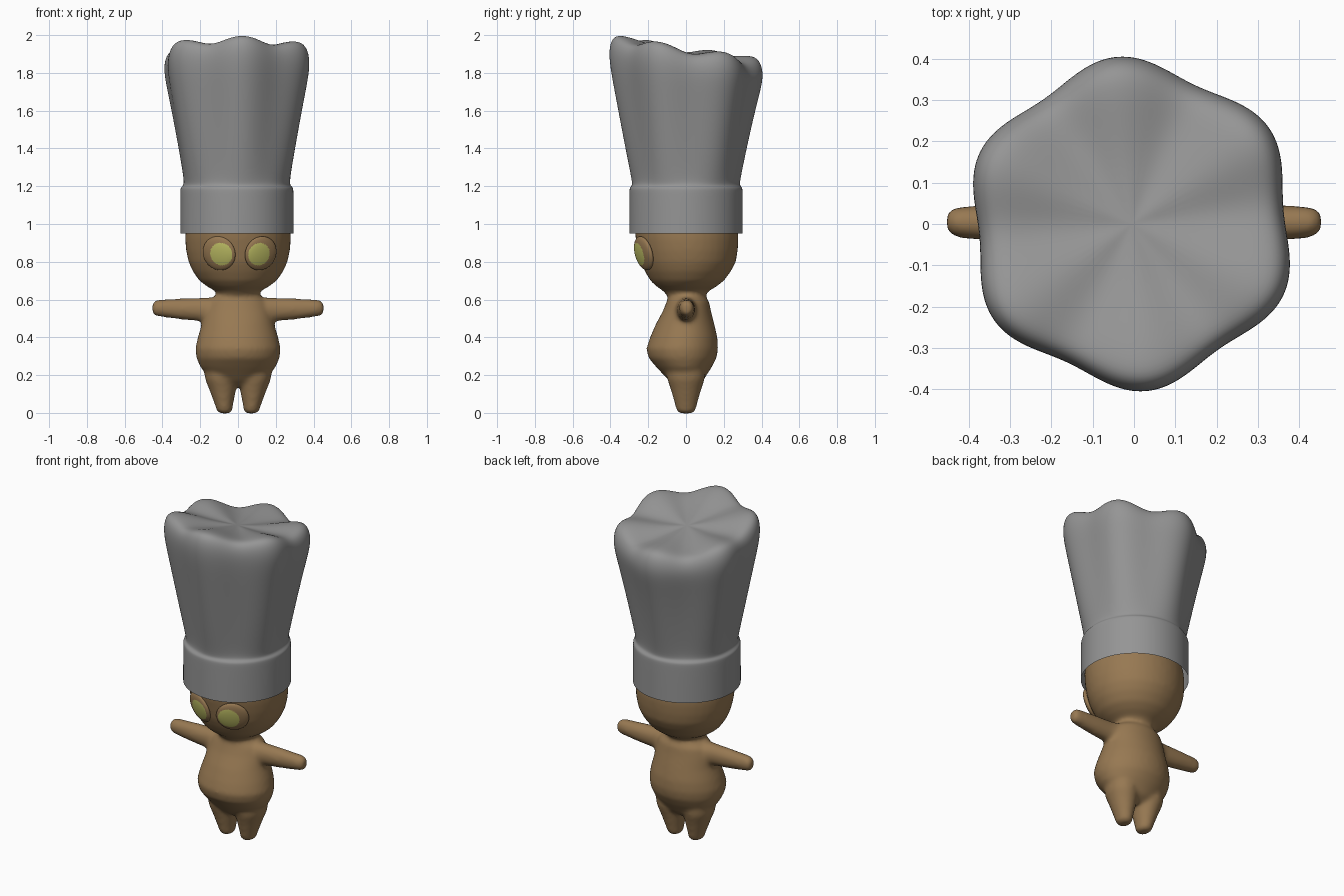
import bpy, bmesh, math
from mathutils import Vector

if "Cube" in bpy.data.objects:
    bpy.data.objects.remove(bpy.data.objects["Cube"])


def material(name, rgb):
    m = bpy.data.materials.new(name)
    m.diffuse_color = (*rgb, 1)
    m.use_nodes = True
    m.node_tree.nodes["Principled BSDF"].inputs["Base Color"].default_value = m.diffuse_color
    return m


brown = material("warm brown", (0.31, 0.19, 0.085))
grey = material("hat grey", (0.30, 0.30, 0.30))
yellow = material("olive yellow", (0.52, 0.52, 0.13))


def finish(bm, name, *mats):
    bmesh.ops.recalc_face_normals(bm, faces=bm.faces)
    me = bpy.data.meshes.new(name)
    bm.to_mesh(me)
    bm.free()
    for m in mats:
        me.materials.append(m)
    me.shade_smooth()
    ob = bpy.data.objects.new(name, me)
    bpy.context.collection.objects.link(ob)
    return ob


def skin(bm, rings):
    """Bridge a list of equal vertex rings with quads."""
    for a, b in zip(rings, rings[1:]):
        n = len(a)
        for i in range(n):
            bm.faces.new((a[i], a[(i + 1) % n], b[(i + 1) % n], b[i]))


def loft(bm, rings, place, n=40):
    """Closed loft of ellipses (t, centre1, centre2, radius1, radius2)."""
    loops = []
    for t, c1, c2, r1, r2 in rings:
        loops.append([bm.verts.new(place(t, c1 + r1 * math.cos(2 * math.pi * i / n),
                                         c2 + r2 * math.sin(2 * math.pi * i / n)))
                      for i in range(n)])
    skin(bm, loops)
    bm.faces.new(loops[0])
    bm.faces.new(loops[-1])


def upright(t, u, v):
    return (u, v, t)


# Body: torso, head, arms and legs fused into one smooth skin
torso = [(.14, 0, 0, .06, .05), (.17, 0, 0, .13, .09), (.24, 0, -.01, .198, .145),
         (.29, 0, -.018, .22, .18), (.34, 0, -.02, .226, .19), (.40, 0, -.012, .213, .178),
         (.47, 0, -.005, .192, .155), (.54, 0, .005, .178, .127), (.59, 0, .01, .16, .112),
         (.615, 0, .005, .125, .10), (.64, 0, 0, .105, .10), (.68, 0, 0, .10, .09)]
head = [(.62, 0, 0, .10, .10), (.645, 0, 0, .12, .12), (.67, 0, .003, .165, .16),
        (.70, 0, .006, .205, .195), (.75, 0, .01, .24, .228), (.80, 0, .012, .262, .252),
        (.86, 0, .01, .275, .264), (.92, 0, .006, .28, .272), (.99, 0, 0, .277, .274),
        (1.06, 0, 0, .25, .25), (1.12, 0, 0, .20, .20), (1.16, 0, 0, .14, .14),
        (1.18, 0, 0, .06, .06)]
arm = [(.08, 0, .54, .06, .07), (.16, 0, .542, .058, .07), (.20, 0, .547, .05, .062),
       (.30, .002, .55, .046, .056), (.42, .004, .555, .039, .045),
       (.445, .005, .555, .032, .038), (.453, .005, .555, .02, .025)]
leg = [(-.003, .07, 0, .025, .03), (.01, .071, 0, .041, .05), (.05, .075, 0, .05, .06),
       (.12, .081, 0, .07, .08), (.18, .09, 0, .085, .10), (.25, .10, 0, .08, .10)]
bm = bmesh.new()
loft(bm, torso, upright)
loft(bm, head, upright)
for s in (-1, 1):
    loft(bm, arm, lambda t, u, v: (s * t, u, v))
    loft(bm, leg, lambda t, u, v: (s * u, v, t))
body = finish(bm, "body", brown)
rm = body.modifiers.new("fuse", 'REMESH')
rm.mode = 'VOXEL'
rm.voxel_size = 0.011
rm.use_smooth_shade = True
sm = body.modifiers.new("soften", 'SMOOTH')
sm.factor = 0.5
sm.iterations = 12

# Eyes: flattened domes with a round iris nudged toward the nose
for name, x, turn in (("left_eye", -.10, -22), ("right_eye", .12, 27)):
    a, tilt = math.radians(turn), math.radians(14)
    n = Vector((math.sin(a) * math.cos(tilt), -math.cos(a) * math.cos(tilt), -math.sin(tilt)))
    c = Vector((x, -.224, .845))
    q = n.to_track_quat('Z', 'Y')
    iris = c + Vector((-math.copysign(.021, x), 0, .002))
    bm = bmesh.new()
    bmesh.ops.create_uvsphere(bm, u_segments=96, v_segments=60, radius=1)
    for v in bm.verts:
        v.co = c + q @ Vector((v.co.x * .092, v.co.y * .092, v.co.z * .026))
    for f in bm.faces:
        p = f.calc_center_median()
        d = p - iris
        d -= n * d.dot(n)
        f.material_index = int(d.length < .061 and (p - c).dot(n) > 0)
    finish(bm, name, brown, yellow)

# Hat: round band and flaring crown with six soft lobes, top sloping to the back
# each ring: radius, height, lobe width, lobe height, backward slope
hat = [(.30, .95, 0, 0, 0), (.30, .96, 0, 0, 0), (.30, 1.17, 0, 0, 0), (.299, 1.192, 0, 0, 0),
       (.285, 1.203, .001, 0, 0), (.282, 1.225, .004, 0, 0), (.306, 1.36, .008, 0, 0),
       (.335, 1.52, .012, 0, .01), (.366, 1.68, .016, .004, .03), (.388, 1.79, .019, .008, .05),
       (.39, 1.86, .02, .012, .06), (.372, 1.91, .02, .018, .06), (.335, 1.928, .018, .02, .055),
       (.26, 1.92, .012, .016, .045), (.15, 1.905, 0, .005, .025)]
N = 60
bm = bmesh.new()
loops = []
for r, z, lw, lh, slope in hat:
    loop = []
    for i in range(N):
        th = 2 * math.pi * i / N
        k = math.cos(6 * (th - math.radians(35)))
        rr = r + lw * k
        loop.append(bm.verts.new((rr * math.cos(th) - .006, rr * math.sin(th),
                                  z + lh * k - slope * math.sin(th))))
    loops.append(loop)
skin(bm, loops)
tip = bm.verts.new((-.006, 0, 1.90))
for i in range(N):
    bm.faces.new((loops[-1][i], loops[-1][(i + 1) % N], tip))
ob = finish(bm, "tall_hat", grey)
sub = ob.modifiers.new("smooth", 'SUBSURF')
sub.levels = sub.render_levels = 2
